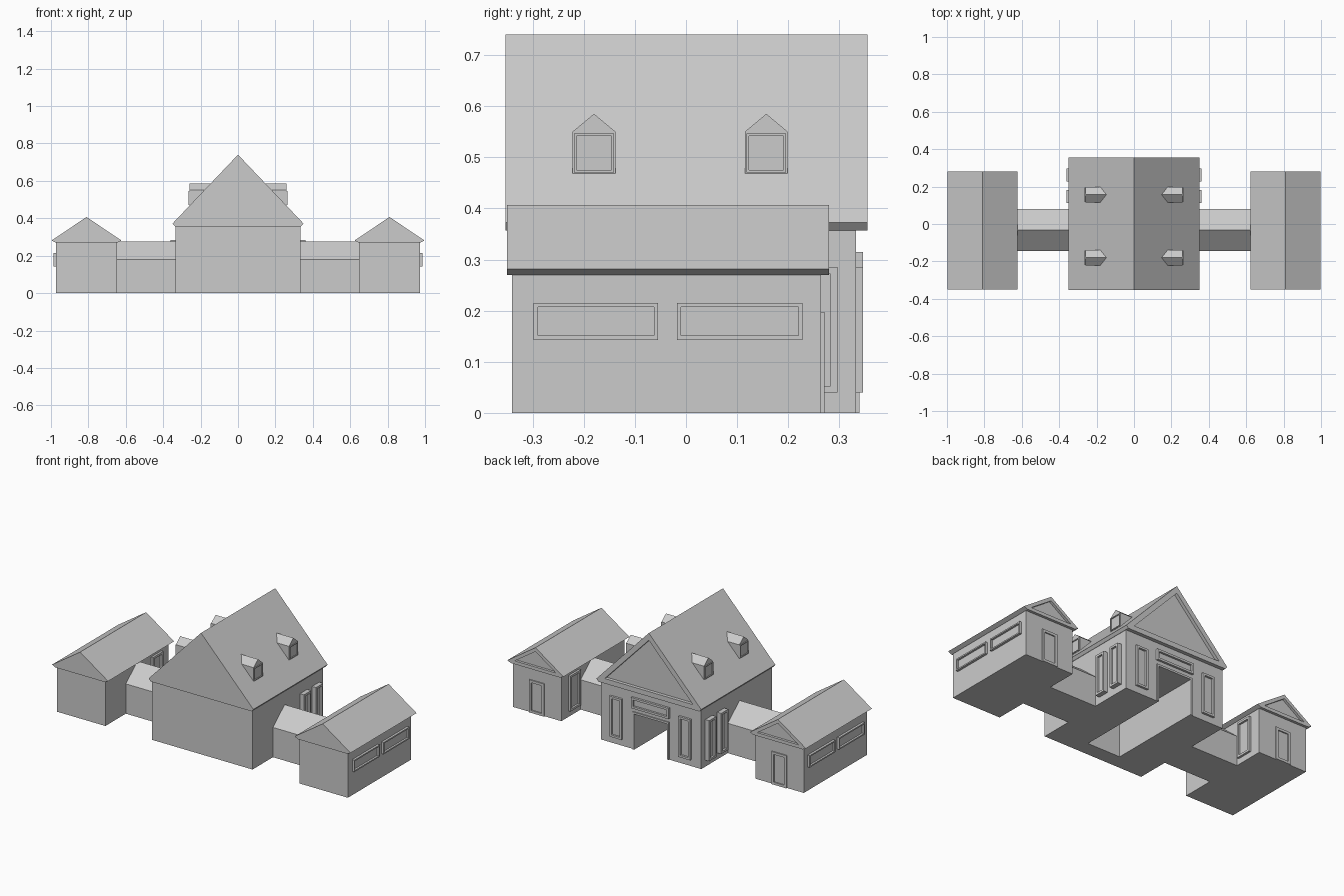
import bpy, bmesh
from mathutils import Vector

if "Cube" in bpy.data.objects:
    bpy.data.objects.remove(bpy.data.objects["Cube"])


def prism(name, pts, axis, a, b, inset=None):
    """Extrude a profile along x (pts = y,z) or y (pts = x,z) from a to b.
    inset = (rim, depth) sinks a panel into the cap at b."""
    bm = bmesh.new()

    def co(t, p):
        return (t, p[0], p[1]) if axis == 'x' else (p[0], t, p[1])
    va = [bm.verts.new(co(a, p)) for p in pts]
    vb = [bm.verts.new(co(b, p)) for p in pts]
    bm.faces.new(va)
    cap = bm.faces.new(vb)
    n = len(pts)
    for i in range(n):
        j = (i + 1) % n
        bm.faces.new((va[i], va[j], vb[j], vb[i]))
    bmesh.ops.recalc_face_normals(bm, faces=bm.faces[:])
    if inset:
        bmesh.ops.inset_region(bm, faces=[cap], thickness=inset[0], use_even_offset=True)
        d = -inset[1] * cap.normal
        # sink the panel straight back with its own side walls
        new = bmesh.ops.extrude_face_region(bm, geom=[cap])
        verts = [g for g in new['geom'] if isinstance(g, bmesh.types.BMVert)]
        bmesh.ops.translate(bm, verts=verts, vec=d)
        if cap.is_valid:
            bmesh.ops.delete(bm, geom=[cap], context='FACES_ONLY')
    me = bpy.data.meshes.new(name)
    bm.to_mesh(me)
    bm.free()
    ob = bpy.data.objects.new(name, me)
    bpy.context.collection.objects.link(ob)
    return ob


def rect(u0, u1, z0, z1):
    return [(u0, z0), (u1, z0), (u1, z1), (u0, z1)]


def window(name, axis, wall, out, u0, u1, z0, z1, rim=0.013, depth=0.012):
    return prism(name, rect(u0, u1, z0, z1), axis, wall, wall + out, (rim, depth))


def roof_profile(cx, half, wall_half, z_wall, z_eave, z_top):
    return [(cx - wall_half, z_wall), (cx + wall_half, z_wall), (cx + half, z_eave),
            (cx, z_top), (cx - half, z_eave)]


# main block with deep entrance passage at the back
main = prism("main_walls", rect(-0.335, 0.335, 0, 0.36), 'y', -0.34, 0.333)
cut = prism("entrance_cutter", rect(-0.11, 0.11, -0.1, 0.215), 'y', -0.25, 0.5)
cut.hide_render = True
mod = main.modifiers.new("entrance", 'BOOLEAN')
mod.operation = 'DIFFERENCE'
mod.object = cut
mod.solver = 'EXACT'
bpy.context.view_layer.objects.active = main
bpy.ops.object.modifier_apply(modifier="entrance")
bpy.data.objects.remove(cut)

prism("main_roof", roof_profile(0, 0.35, 0.337, 0.357, 0.372, 0.74), 'y', -0.353, 0.355, (0.03, 0.02))

# entrance surround and window above it
prism("entrance_frame", [(-0.122, 0), (-0.122, 0.227), (0.122, 0.227), (0.122, 0),
                         (0.11, 0), (0.11, 0.215), (-0.11, 0.215), (-0.11, 0)], 'y', 0.33, 0.339)
window("transom_window", 'y', 0.333, 0.013, -0.125, 0.125, 0.25, 0.315)

for s in (-1, 1):
    # tall windows on the back and sides of the main block
    window("back_window", 'y', 0.333, 0.013, *sorted((s * 0.19, s * 0.27)), 0.04, 0.285)
    for y in (0.147, 0.262):
        window("side_window", 'x', s * 0.335, s * 0.027, y - 0.034, y + 0.034, 0.04, 0.285)

    # dormers, back end following the roof slope
    for y in (-0.18, 0.157):
        body = prism("dormer", [(y - 0.042, 0.468), (y + 0.042, 0.468), (y + 0.042, 0.55),
                                (y, 0.585), (y - 0.042, 0.55)], 'x', 0, s * 0.26)
        for v in body.data.vertices:
            if abs(v.co.x) < 0.1:
                v.co.x = s * ((0.74 - v.co.z) / 0.368 * 0.35 - 0.01)
        window("dormer_window", 'x', s * 0.26, s * 0.005, y - 0.039, y + 0.039, 0.47, 0.547, 0.005, 0.01)

    # connecting passage
    prism("connector", [(-0.145, 0), (0.08, 0), (0.08, 0.18), (-0.033, 0.275), (-0.145, 0.18)],
          'x', s * 0.335, s * 0.648)

    # side wing
    cx = s * 0.81
    prism("wing_walls", rect(cx - 0.162, cx + 0.162, 0, 0.275), 'y', -0.34, 0.264)
    prism("wing_roof", roof_profile(cx, 0.187, 0.165, 0.27, 0.281, 0.407), 'y', -0.35, 0.28, (0.02, 0.015))
    window("wing_door", 'y', 0.264, 0.007, cx - 0.05, cx + 0.05, 0, 0.197, 0.015, 0.012)
    window("wing_inner_window", 'x', s * 0.648, -s * 0.013, 0.095, 0.195, 0.035, 0.25)
    for y0, y1 in ((-0.298, -0.055), (-0.018, 0.228)):
        window("wing_outer_window", 'x', s * 0.972, s * 0.014, y0, y1, 0.143, 0.215, 0.008, 0.012)
